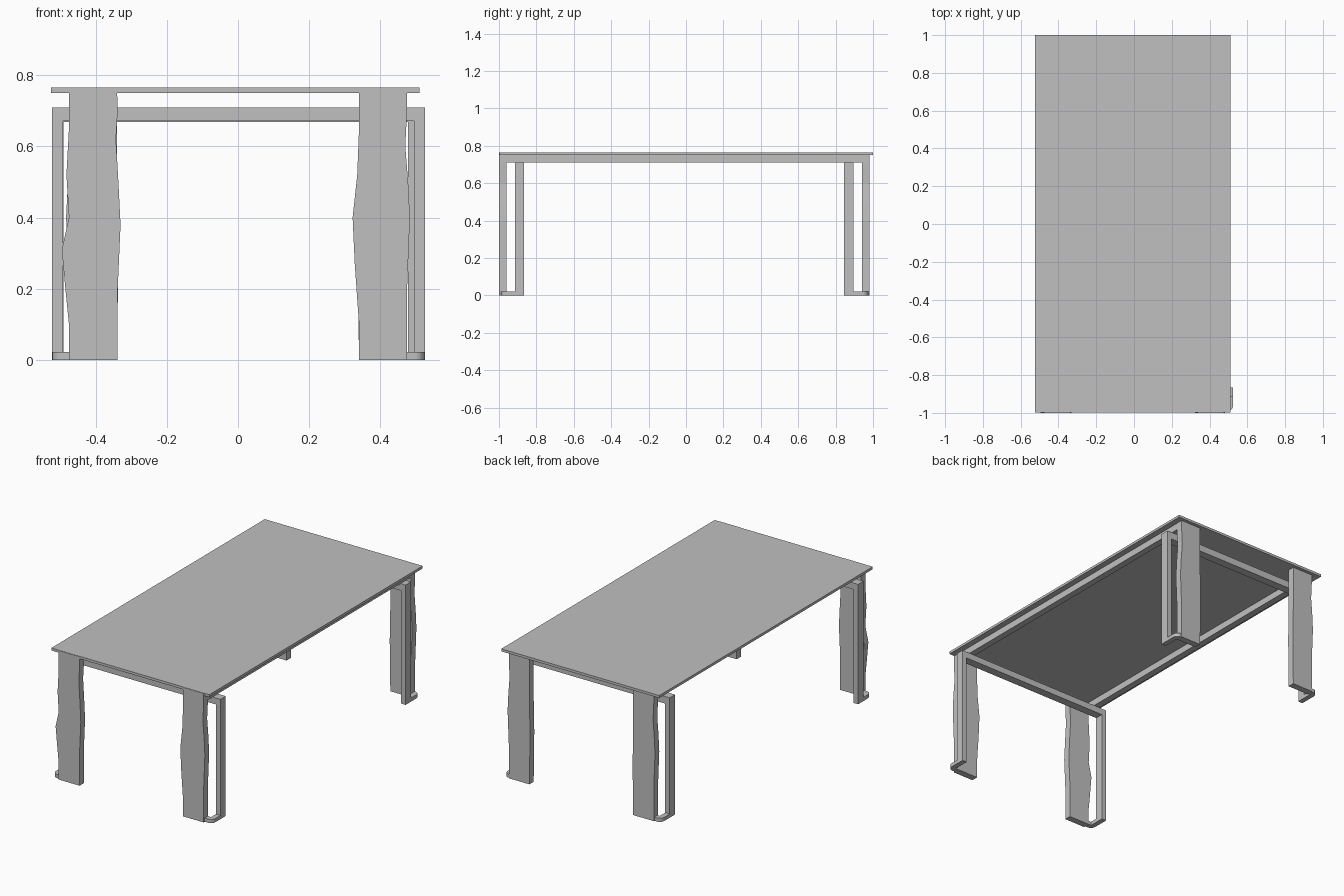
import bpy, math

cube = bpy.data.objects.get("Cube")
if cube:
    bpy.data.objects.remove(cube, do_unlink=True)

grey = bpy.data.materials.new("plain_grey")
grey.use_nodes = True
grey.diffuse_color = (0.53, 0.53, 0.53, 1)
grey.node_tree.nodes["Principled BSDF"].inputs["Base Color"].default_value = (0.53, 0.53, 0.53, 1)


def prism(name, outline, place):
    """Extrude an outline between two levels; place(u, v, end) gives a point."""
    n = len(outline)
    verts = [place(u, v, end) for end in (0, 1) for u, v in outline]
    faces = [list(range(n))[::-1], list(range(n, 2 * n))]
    faces += [[i, (i + 1) % n, (i + 1) % n + n, i + n] for i in range(n)]
    mesh = bpy.data.meshes.new(name)
    mesh.from_pydata(verts, [], faces)
    mesh.materials.append(grey)
    obj = bpy.data.objects.new(name, mesh)
    bpy.context.collection.objects.link(obj)
    # consistent outward normals, also for mirrored parts
    import bmesh
    bm = bmesh.new()
    bm.from_mesh(mesh)
    bmesh.ops.recalc_face_normals(bm, faces=bm.faces)
    bm.to_mesh(mesh)
    bm.free()
    return obj


def box(name, x, y, z):
    corners = [(x[0], y[0]), (x[1], y[0]), (x[1], y[1]), (x[0], y[1])]
    return prism(name, corners, lambda u, v, end: (u, v, z[end]))


# Wavy edges of the plank legs: (distance from centre, height)
OUTER_BULGED = [(.475, 0), (.475, .1), (.485, .2), (.495, .31), (.475, .4),
                (.482, .52), (.475, .65)]
INNER_BULGED = [(.338, 0), (.338, .2), (.33, .38), (.336, .5), (.343, .62), (.338, .7)]
OUTER_SOFT = [(.475, 0), (.475, .2), (.483, .4), (.478, .5), (.47, .6), (.475, .7)]
INNER_SOFT = [(.34, 0), (.34, .1), (.328, .27), (.322, .4), (.335, .52), (.34, .65)]
INNER_PLAIN = [(.34, 0), (.336, .3), (.34, .5)]


def plank_leg(name, side, y, top, outer, inner):
    outline = outer + [(.475, top), (.34, top)] + inner[::-1]
    prism(name, outline, lambda u, v, end: (side * u, y[end], v))


# L-shaped foot with a rounded outer corner
def foot(name, side, x_out, y_out, y_end):
    end = 1 if y_out > 0 else -1
    r, w = 0.03, 0.03
    y_abs, y_in = abs(y_out), abs(y_end)
    arc = [(x_out - r + r * math.cos(a), y_abs - r + r * math.sin(a))
           for a in (i * math.pi / 12 for i in range(7))]
    outline = [(x_out - w, y_in), (x_out, y_in)] + arc
    outline += [(.44, y_abs), (.44, y_abs - w), (x_out - w, y_abs - w)]
    prism(name, outline, lambda u, v, lvl: (side * u, end * v, (0, .022)[lvl]))


# Table top
box("table_top", (-.525, .51), (-.997, 1), (.75, .765))

# Legs: plank, square post and foot at each corner
corners = [
    ("front_right", -1, -1, .522, OUTER_BULGED, INNER_BULGED),
    ("front_left", 1, -1, .525, OUTER_SOFT, INNER_SOFT),
    ("back_right", -1, 1, .52, OUTER_SOFT, INNER_PLAIN),
    ("back_left", 1, 1, .507, OUTER_SOFT, INNER_PLAIN),
]
for name, side, end, x_out, outer, inner in corners:
    front = end < 0
    plank_y = (-1, -.96) if front else (.94, .98)
    post_y = (-.915, -.865) if front else (.845, .895)
    plank_leg(name + "_plank_leg", side, plank_y, .764 if front else .75, outer, inner)
    xs = sorted((side * x_out, side * (x_out - .03)))
    box(name + "_post", xs, post_y, (0, .71))
    foot(name + "_foot", side, x_out, -.99 if front else .975,
         post_y[1] if front else post_y[0])

# Cross rails joining the posts, long rails under the top
box("front_cross_rail", (-.522, .525), (-.915, -.865), (.672, .71))
box("back_cross_rail", (-.52, .507), (.845, .895), (.668, .71))
for name, side in (("left", 1), ("right", -1)):
    xs = sorted((side * .435, side * .474))
    box(name + "_long_rail", xs, (-.962, .942), (.71, .751))
